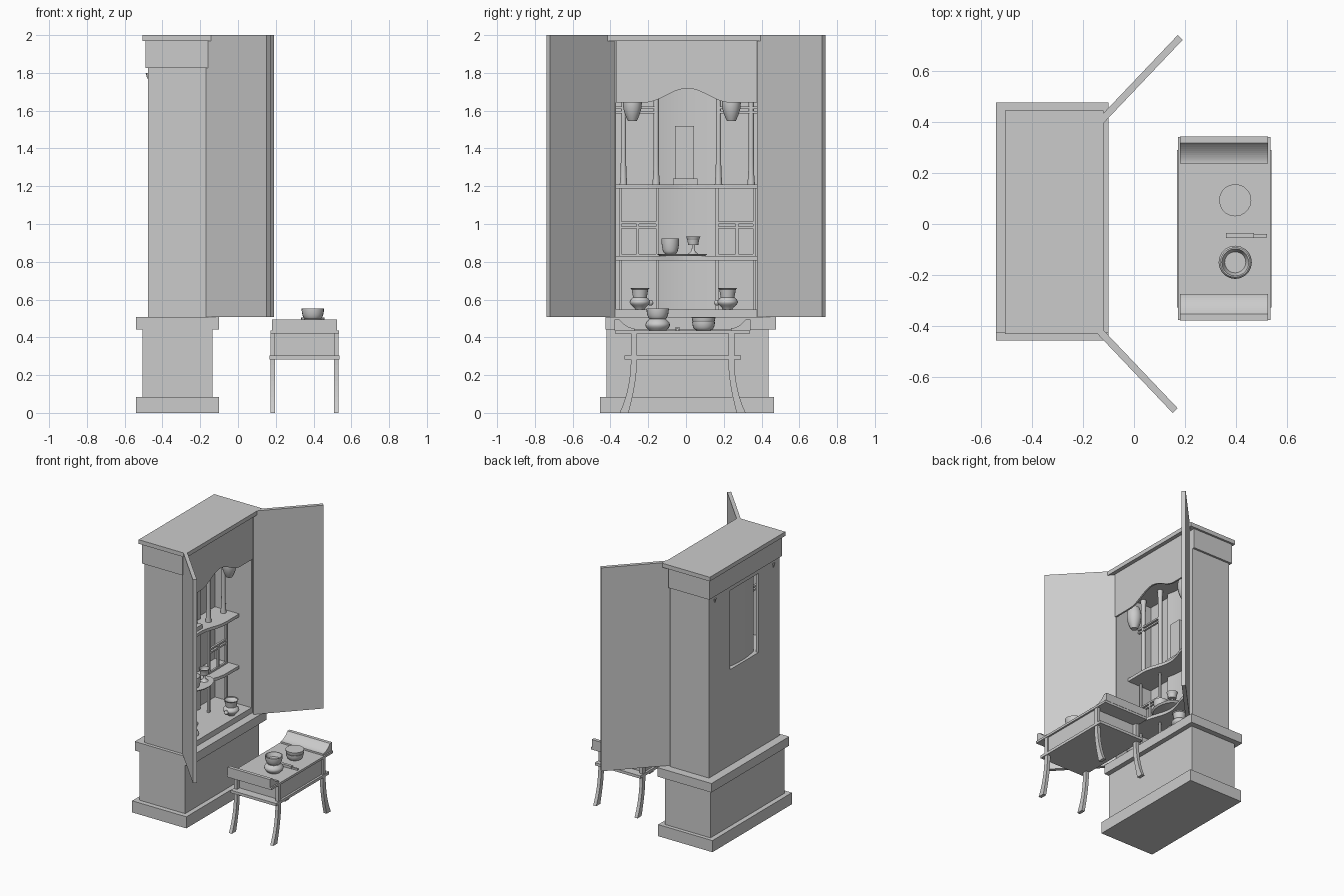
import bpy, bmesh, math
from mathutils import Vector

if "Cube" in bpy.data.objects:
    bpy.data.objects.remove(bpy.data.objects["Cube"])

GREY = (.6, .6, .6, 1)
grey = bpy.data.materials.new("plain grey")
grey.use_nodes = True
grey.diffuse_color = GREY
grey.node_tree.nodes["Principled BSDF"].inputs["Base Color"].default_value = GREY


def finish(name, bm, smooth=False):
    bmesh.ops.recalc_face_normals(bm, faces=bm.faces)
    mesh = bpy.data.meshes.new(name)
    bm.to_mesh(mesh)
    bm.free()
    mesh.materials.append(grey)
    part = bpy.data.objects.new(name, mesh)
    bpy.context.collection.objects.link(part)
    if smooth:
        bpy.ops.object.select_all(action='DESELECT')
        part.select_set(True)
        bpy.context.view_layer.objects.active = part
        bpy.ops.object.shade_smooth_by_angle(angle=math.radians(40))


def prism(name, outline, depth, smooth=False):
    """Extrude a closed outline along a vector."""
    bm = bmesh.new()
    face = bm.faces.new([bm.verts.new(point) for point in outline])
    result = bmesh.ops.extrude_face_region(bm, geom=[face], use_keep_orig=True)
    moved = [item for item in result["geom"] if isinstance(item, bmesh.types.BMVert)]
    bmesh.ops.translate(bm, verts=moved, vec=Vector(depth))
    finish(name, bm, smooth)


def block(name, back, front, right, left, bottom, top):
    outline = [(back, right, bottom), (front, right, bottom), (front, left, bottom), (back, left, bottom)]
    prism(name, outline, (0, 0, top - bottom))


def turned(name, x, y, z, height, radius_rule, hollow=False, sides=20, stretch=1):
    """Turn a radius rule (height fraction to radius) about a vertical axis."""
    bm = bmesh.new()
    steps = 12
    profile = [(radius_rule(i / steps), height * i / steps) for i in range(steps + 1)]
    if hollow:
        rim = profile[-1][0]
        profile += [(rim * .9, height), (rim * .7, height / 2)]
    rings = []
    for radius, rise in profile:
        angles = [math.tau * i / sides for i in range(sides)]
        rings.append([bm.verts.new((x + radius * math.cos(a), y + stretch * radius * math.sin(a), z + rise))
                      for a in angles])
    for low, high in zip(rings, rings[1:]):
        for i in range(sides):
            bm.faces.new((low[i - 1], low[i], high[i], high[i - 1]))
    bm.faces.new(rings[0])
    bm.faces.new(rings[-1])
    finish(name, bm, True)


def bowl(name, x, y, z, radius, height, hollow=True):
    turned(name, x, y, z, height, lambda t: radius * (.6 + .4 * math.sqrt(t * (2 - t))), hollow)


def wave(t):
    """Ogee bump: nothing at the sides, full in the middle."""
    return .5 + .5 * math.cos(math.pi * min(1, abs(t) / .6))


SWEEP = [i / 16 for i in range(-16, 17)]

# Levels and faces shared by the cabinet parts
LEDGE_TOP, FLOOR, LOWER, UPPER, CORNICE, CAP, TOP = .508, .548, .83, 1.21, 1.825, 1.97, 2
BACK, FRONT, MIDDLE, HALF = -.477, -.16, .007, .378
RIGHT, LEFT = MIDDLE - HALF, MIDDLE + HALF
WALL, SHELF = .03, .022
INSIDE = BACK + .02

# Base, ledge and top mouldings
block("plinth", back=-.54, front=-.1, right=-.456, left=.465, bottom=0, top=.085)
block("base_cabinet", back=-.505, front=-.135, right=-.42, left=.437, bottom=.085, top=.442)
block("ledge", back=-.54, front=-.1, right=-.425, left=.476, bottom=.442, top=LEDGE_TOP)
block("top_cap", back=-.505, front=-.12, right=-.43, left=.445, bottom=CAP, top=TOP)
block("cornice", back=BACK - .013, front=FRONT, right=RIGHT - .045, left=LEFT + .045, bottom=CORNICE, top=CAP)

# Upper cabinet walls, with a niche opening in the back
NICHE, NICHE_TOP = .165, CORNICE - .035
block("right_wall", BACK, FRONT, RIGHT - WALL, RIGHT, LEDGE_TOP, CORNICE)
block("left_wall", BACK, FRONT, LEFT, LEFT + WALL, LEDGE_TOP, CORNICE)
block("back_wall_right", BACK, INSIDE, RIGHT, MIDDLE - NICHE, LEDGE_TOP, CORNICE)
block("back_wall_left", BACK, INSIDE, MIDDLE + NICHE, LEFT, LEDGE_TOP, CORNICE)
block("back_wall_bottom", BACK, INSIDE, MIDDLE - NICHE, MIDDLE + NICHE, LEDGE_TOP, UPPER)
block("back_wall_top", BACK, INSIDE, MIDDLE - NICHE, MIDDLE + NICHE, NICHE_TOP, CORNICE)
block("inner_floor", INSIDE, FRONT, RIGHT, LEFT, LEDGE_TOP, FLOOR)

# Curved panel behind the shrine
outer = [(INSIDE + .02 * t * t, MIDDLE + NICHE * t, FLOOR) for t in SWEEP]
inner = [(x + .012, y, z) for x, y, z in reversed(outer)]
prism("curved_back_panel", outer + inner, (0, 0, CORNICE - FLOOR), True)

# Arched valance across the opening
arch = [(FRONT, MIDDLE + HALF * t, 1.643 + .075 * wave(t)) for t in SWEEP]
prism("arched_valance", [(FRONT, RIGHT, CAP)] + arch + [(FRONT, LEFT, CAP)], (.012, 0, 0))

# Shelves with waved front edges
for name, level in (("lower_shelf", LOWER), ("upper_shelf", UPPER)):
    edge = [(-.26 - .05 * wave(t), MIDDLE + HALF * t, level) for t in SWEEP]
    prism(name, [(INSIDE, RIGHT, level)] + edge + [(INSIDE, LEFT, level)], (0, 0, -SHELF))

# Pillars, posts, lattice, lanterns and vases on each side of the shrine
POST_BACK, POST_FRONT, POST = -.36, -.345, .015
for side in (-1, 1):
    def bar(name, near, far, bottom, top):
        ends = sorted((MIDDLE + side * near, MIDDLE + side * far))
        block(name, POST_BACK, POST_FRONT, *ends, bottom, top)

    for offset in (NICHE, HALF - .04):
        turned("shrine_pillar", POST_BACK, MIDDLE + side * offset, UPPER, CORNICE - UPPER,
               lambda t: .014 + .006 * abs(2 * t - 1) ** 6)
    for level in (1.585, 1.61):
        bar("pillar_rail", NICHE, HALF, level, level + .012)
    for bottom, top in ((FLOOR, LOWER - SHELF), (LOWER, UPPER - SHELF)):
        bar("inner_post", NICHE - POST, NICHE, bottom, top)
        bar("outer_post", HALF - 2 * POST, HALF - POST, bottom, top)
    for level in (LOWER, LOWER + .145, LOWER + .17):
        bar("lattice_rail", NICHE, HALF - POST, level, level + .012)
    bar("lattice_bar", .255, .27, LOWER, LOWER + .17)

    lantern_y = side * .262 - .022
    turned("lantern", -.24, lantern_y, 1.545, .16,
           lambda t: .05 * math.sin(math.pi * (.15 + .6 * t)), sides=12)
    turned("lantern_cord", -.24, lantern_y, 1.7, CORNICE - 1.7, lambda t: .005, sides=8)

    vase_y = side * .232 - .012
    turned("vase", -.21, vase_y, FLOOR, .112, lambda t: .04 + .015 * math.cos(math.tau * (t - .35) / .75), True)
    turned("vase_handle", -.21, vase_y - side * .056, FLOOR + .02, .03,
           lambda t: .006 + .009 * math.sin(math.pi * t), sides=12)

    # Hook showing at the back
    turned("back_hook", BACK, MIDDLE + side * HALF * .9, NICHE_TOP - .02, .03, lambda t: .004 + .008 * t, sides=8)

# Memorial tablet on its stand
block("tablet_stand", back=-.41, front=-.33, right=-.07, left=.06, bottom=UPPER, top=UPPER + .03)
block("tablet", back=-.39, front=-.36, right=-.058, left=.042, bottom=UPPER + .03, top=1.52)

# Offering tray, cup and goblet
turned("tray", -.31, -.02, LOWER, .012, lambda t: .08 + .01 * t, stretch=1.5)
bowl("tea_cup", -.3, -.083, LOWER + .012, radius=.047, height=.082)
turned("goblet", -.3, .038, LOWER + .012, .092,
       lambda t: .007 + (.02 * (1 - 2 * t) ** 4 if t < .5 else .031 * math.sqrt(2 * t - 1)), True)

# Open doors: thin slabs turned about their hinges
for name, side, shift in (("left_door", 1, .01), ("right_door", -1, -.01)):
    hinge = Vector((shift - .157, side * .385, LEDGE_TOP))
    tip = Vector((shift + .171, side * .73, LEDGE_TOP))
    across = (tip - hinge).normalized().cross(Vector((0, 0, 1))) * .0135
    prism(name, [hinge + across, tip + across, tip - across, hinge - across], (0, 0, TOP - LEDGE_TOP))

# Offering table
TABLE_Y, TABLE_TOP, RAIL = -.018, .436, .283


def table_block(name, back, front, half, bottom, top):
    block(name, back, front, TABLE_Y - half, TABLE_Y + half, bottom, top)


table_block("table_top", back=.173, front=.535, half=.358, bottom=TABLE_TOP - .016, top=TABLE_TOP)
table_block("table_apron", back=.183, front=.522, half=.245, bottom=RAIL, top=TABLE_TOP - .016)
table_block("table_rail", back=.168, front=.537, half=.308, bottom=RAIL, top=RAIL + .02)

drops = [i / 10 for i in range(11)]
for side in (-1, 1):
    # Upturned end with a hollow slope
    slope = [(.335 - .08 * t, TABLE_TOP + .012 + .047 * (1 - t) ** 2) for t in drops]
    end = [(.255, TABLE_TOP), (.36, TABLE_TOP), (.36, slope[0][1])] + slope
    prism("table_end", [(.18, TABLE_Y + side * across, z) for across, z in end], (.345, 0, 0))

    # Legs sweep outward and thicken toward the foot
    line = [(.258 + .052 * t ** 2, .016 + .008 * t ** 4, RAIL * (1 - t)) for t in drops]
    line.insert(0, (.258, .016, TABLE_TOP - .01))
    leg = [(middle + half, z) for middle, half, z in line]
    leg += [(middle - half, z) for middle, half, z in reversed(line)]
    for x in (.173, .508):
        prism("table_leg", [(x, TABLE_Y + side * across, z) for across, z in leg], (.024, 0, 0))

# Bell bowl on a cushion, incense bowl and striker
SET_X = .396
turned("bell_cushion", SET_X, -.15, TABLE_TOP, .06, lambda t: .045 + .02 * math.sin(math.pi * t))
bowl("bell_bowl", SET_X, -.15, TABLE_TOP + .058, radius=.059, height=.058)
bowl("incense_bowl", SET_X, .093, TABLE_TOP, radius=.06, height=.045, hollow=False)
turned("incense_lid", SET_X, .093, TABLE_TOP + .045, .025, lambda t: .056 + .007 * math.sqrt(t))
block("striker_handle", back=.36, front=.47, right=-.055, left=-.035, bottom=TABLE_TOP, top=TABLE_TOP + .018)
block("striker_tip", back=.47, front=.52, right=-.052, left=-.04, bottom=TABLE_TOP, top=TABLE_TOP + .012)
